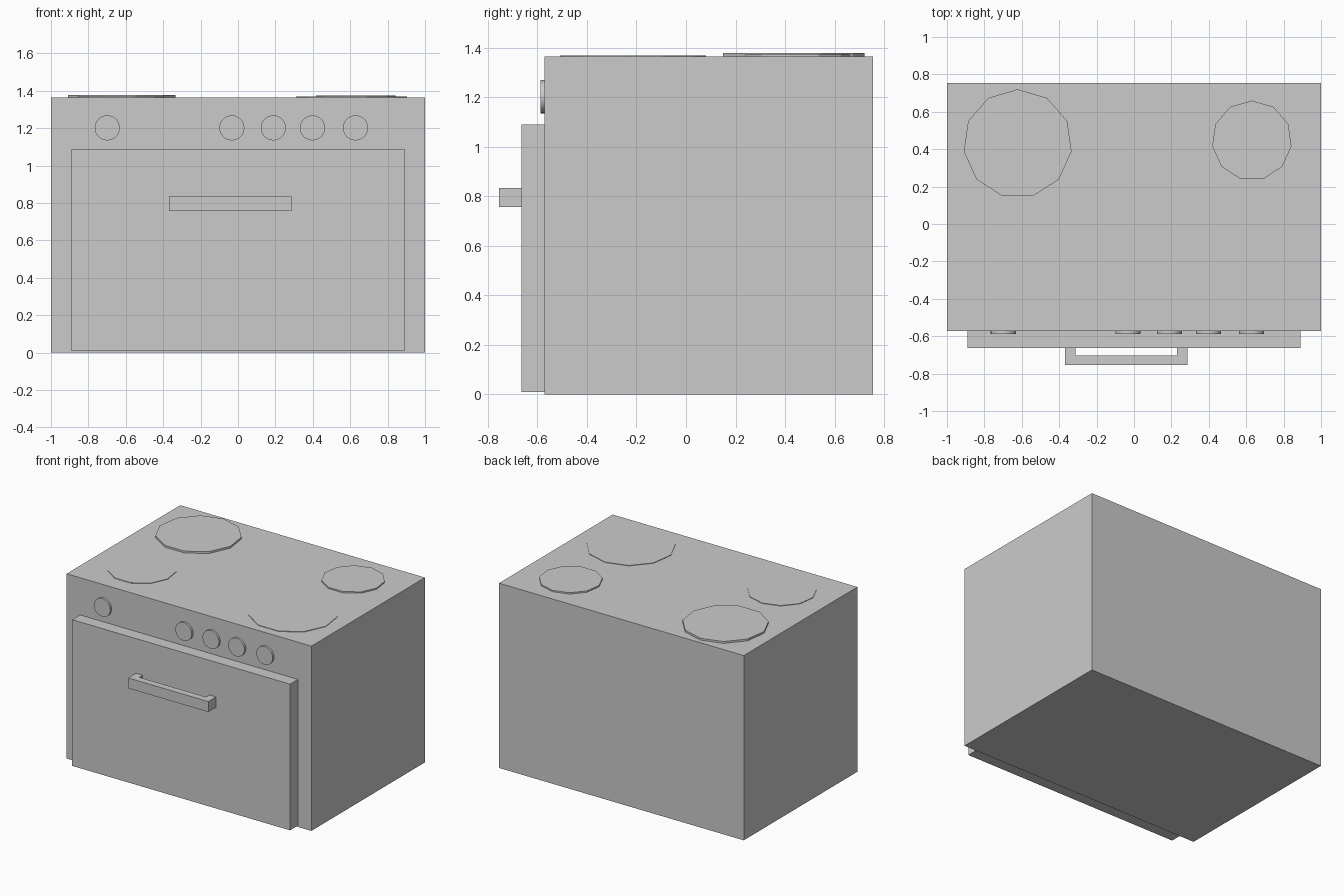
import bpy, bmesh, math
from mathutils import Matrix, Vector

if "Cube" in bpy.data.objects:
    bpy.data.objects.remove(bpy.data.objects["Cube"])

FRONT, BACK, TOP = -0.572, 0.754, 1.365
DOOR_FRONT = -0.664


def finish(name, bm):
    bmesh.ops.recalc_face_normals(bm, faces=bm.faces)
    mesh = bpy.data.meshes.new(name)
    bm.to_mesh(mesh)
    bm.free()
    obj = bpy.data.objects.new(name, mesh)
    bpy.context.collection.objects.link(obj)
    return obj


def box(name, lo, hi):
    lo, hi = Vector(lo), Vector(hi)
    bm = bmesh.new()
    bmesh.ops.create_cube(bm, size=1, matrix=Matrix.Translation((lo + hi) / 2)
                          @ Matrix.Diagonal((*(hi - lo), 1)))
    return finish(name, bm)


def disc(name, radius, depth, sides, matrix):
    bm = bmesh.new()
    bmesh.ops.create_cone(bm, cap_ends=True, segments=sides, radius1=radius,
                          radius2=radius, depth=depth, matrix=matrix)
    return finish(name, bm)


# Oven body and door slab
box("oven_body", (-1, FRONT, 0), (1, BACK, TOP))
box("oven_door", (-0.89, DOOR_FRONT, 0.01), (0.89, FRONT, 1.09))

# Door handle: U-shaped profile extruded upwards
x0, x1, y0, y1, t, u = -0.369, 0.285, -0.754, DOOR_FRONT, 0.055, 0.05
profile = [(x0, y1), (x0, y0), (x1, y0), (x1, y1),
           (x1 - t, y1), (x1 - t, y0 + u), (x0 + t, y0 + u), (x0 + t, y1)]
bm = bmesh.new()
face = bm.faces.new([bm.verts.new((x, y, 0.757)) for x, y in profile])
ext = bmesh.ops.extrude_face_region(bm, geom=[face], use_keep_orig=True)
bmesh.ops.translate(bm, vec=(0, 0, 0.077),
                    verts=[v for v in ext["geom"] if isinstance(v, bmesh.types.BMVert)])
finish("door_handle", bm)

# Control knobs along the front panel
for i, x in enumerate((-0.699, -0.033, 0.189, 0.398, 0.628)):
    knob = disc(f"knob_{i + 1}", 0.067, 0.016, 32,
                Matrix.Translation((x, FRONT - 0.008, 1.202))
                @ Matrix.Rotation(math.pi / 2, 4, 'X'))
    bpy.ops.object.select_all(action='DESELECT')
    knob.select_set(True)
    bpy.context.view_layer.objects.active = knob
    bpy.ops.object.shade_smooth_by_angle(angle=math.radians(30))

# Eleven-sided hotplates with one corner pointing to the back
for name, x, y, r, h in (("back_left", -0.622, 0.429, 0.291, 0.014),
                         ("back_right", 0.63, 0.446, 0.214, 0.010),
                         ("front_left", -0.626, -0.225, 0.233, 0.004),
                         ("front_right", 0.606, -0.22, 0.300, 0.004)):
    disc(f"hotplate_{name}", r, h, 11, Matrix.Translation((x, y, TOP + h / 2)))
